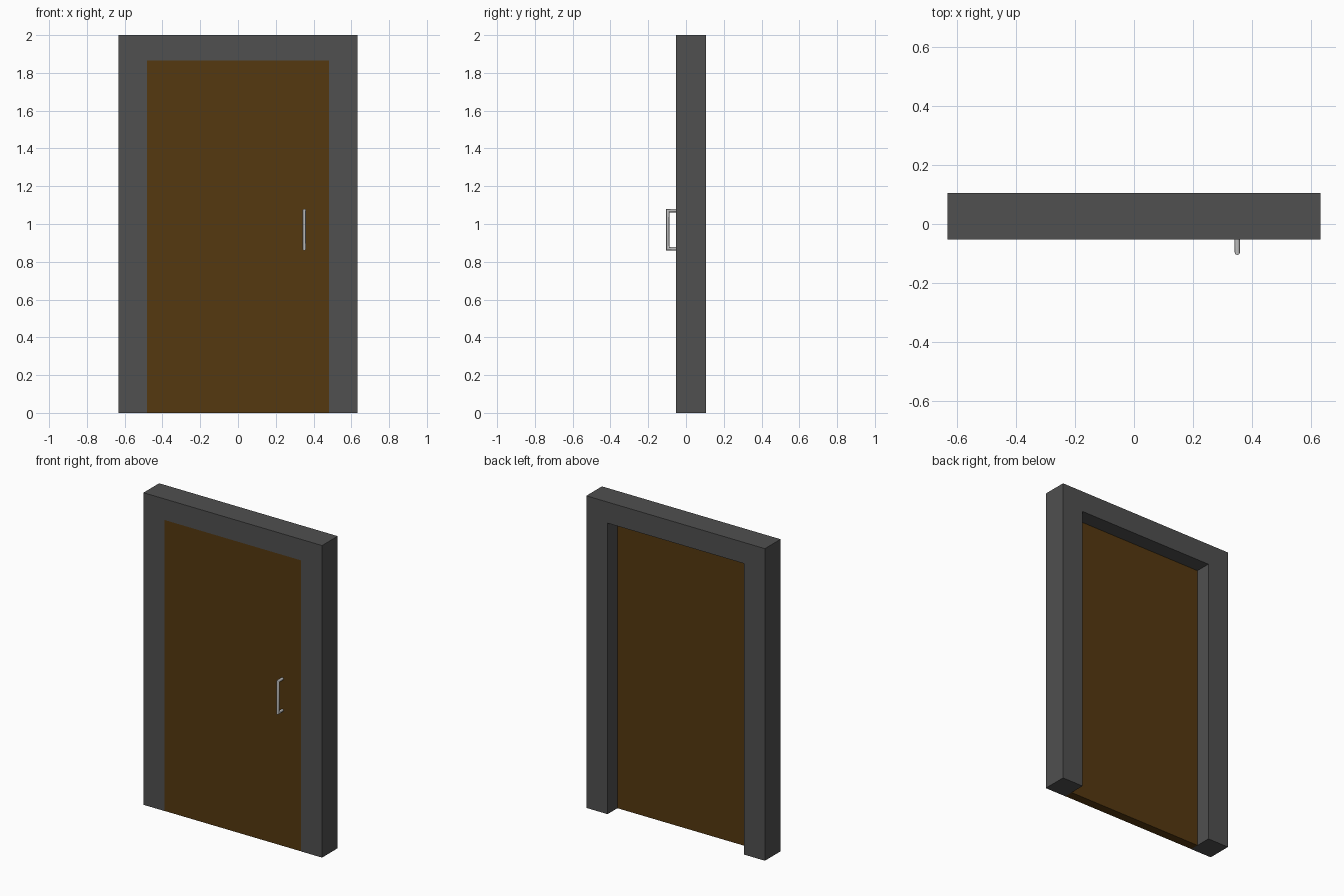
import bpy, bmesh, math
from mathutils import Vector

if "Cube" in bpy.data.objects:
    bpy.data.objects.remove(bpy.data.objects["Cube"])

FRONT, BACK = -0.053, 0.105


def finish(name, bm, color):
    bmesh.ops.recalc_face_normals(bm, faces=bm.faces)
    mesh = bpy.data.meshes.new(name)
    bm.to_mesh(mesh)
    bm.free()
    obj = bpy.data.objects.new(name, mesh)
    bpy.context.collection.objects.link(obj)
    mat = bpy.data.materials.new(name + "_colour")
    mat.diffuse_color = (*color, 1)
    mat.use_nodes = True
    mat.node_tree.nodes["Principled BSDF"].inputs["Base Color"].default_value = mat.diffuse_color
    mesh.materials.append(mat)
    return obj


def extruded(name, outline, y0, y1, color):
    """Extrude an (x, z) outline from y0 to y1."""
    bm = bmesh.new()
    face = bm.faces.new([bm.verts.new((x, y0, z)) for x, z in outline])
    new = bmesh.ops.extrude_face_region(bm, geom=[face])["geom"]
    moved = [g for g in new if isinstance(g, bmesh.types.BMVert)]
    bmesh.ops.translate(bm, verts=moved, vec=(0, y1 - y0, 0))
    return finish(name, bm, color)


# Door frame: two posts and a lintel in one outline
W, OW, OH = 0.633, 0.483, 1.865
extruded("door_frame",
         [(-W, 0), (-OW, 0), (-OW, OH), (OW, OH), (OW, 0), (W, 0), (W, 2), (-W, 2)],
         FRONT, BACK, (0.08, 0.08, 0.08))

# Door panel, almost flush with the front of the frame
extruded("door_panel", [(-OW, 0), (OW, 0), (OW, OH), (-OW, OH)],
         FRONT + 0.001, 0.005, (0.09, 0.04, 0.005))

# Pull handle: round bar swept along a mitred U path
# each station is (y, z, outward y, outward z)
r, sides = 0.009, 12
yo, zt, zb = -0.105 + r, 1.08 - r, 0.86 + r
path = [(FRONT + 0.002, zt, 0, 1), (yo, zt, -1, 1), (yo, zb, -1, -1), (FRONT + 0.002, zb, 0, -1)]
bm = bmesh.new()
rings = []
for y, z, oy, oz in path:
    ring = []
    for i in range(sides):
        a = 2 * math.pi * i / sides
        u, v = r * math.cos(a), r * math.sin(a)
        ring.append(bm.verts.new((0.351 + u, y + oy * v, z + oz * v)))
    rings.append(ring)
for a, b in zip(rings, rings[1:]):
    for i in range(sides):
        j = (i + 1) % sides
        bm.faces.new((a[i], a[j], b[j], b[i]))
bm.faces.new(rings[0])
bm.faces.new(rings[-1])
handle = finish("pull_handle", bm, (0.5, 0.5, 0.5))
bpy.context.view_layer.objects.active = handle
handle.select_set(True)
bpy.ops.object.shade_smooth_by_angle(angle=math.radians(40))
